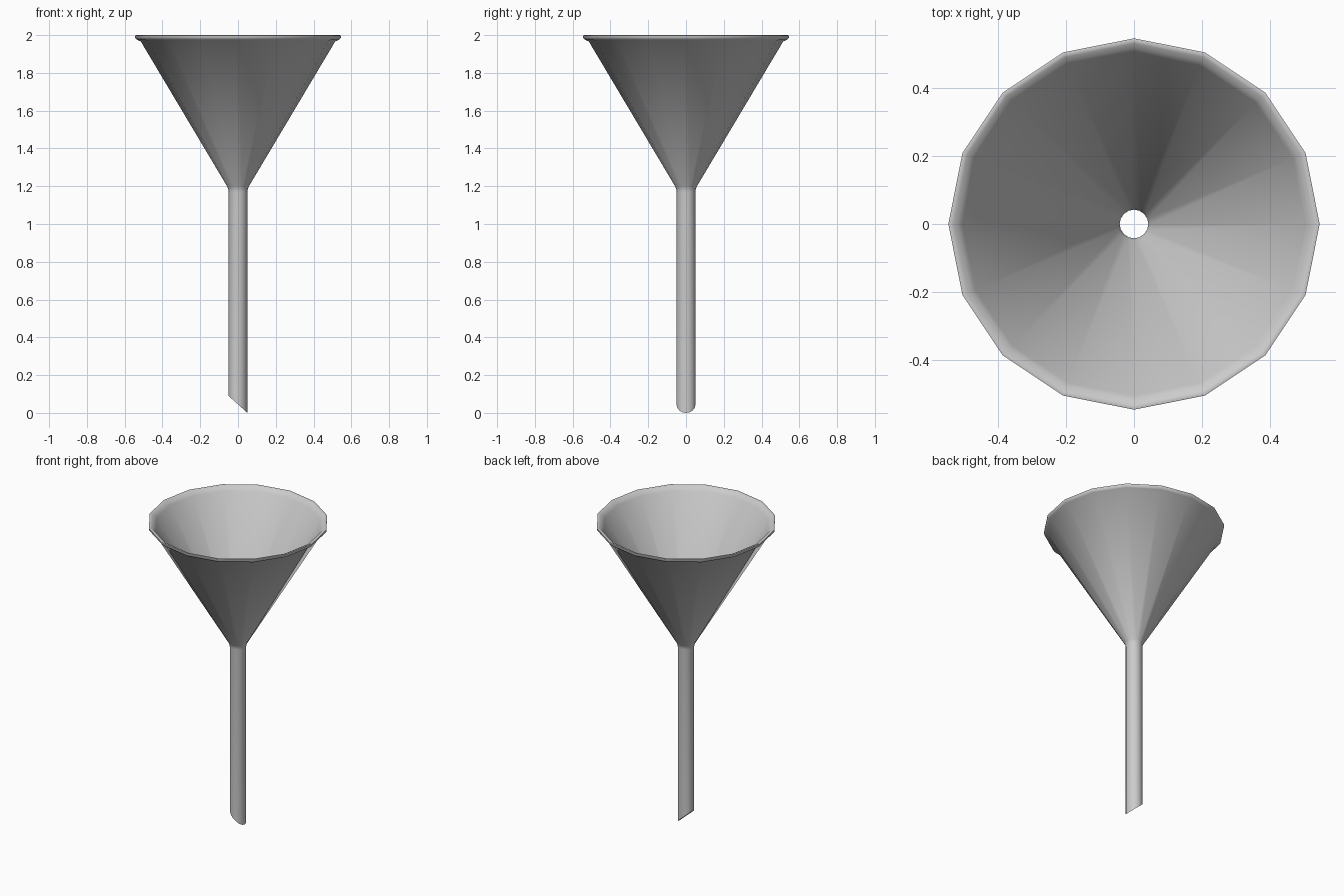
import bpy, bmesh, math

if "Cube" in bpy.data.objects:
    bpy.data.objects.remove(bpy.data.objects["Cube"])

SIDES = 16
SLOPE = 0.9      # slanted cut at the spout tip
TIP_R = 0.05


def tip(r, x):
    return SLOPE * (TIP_R - x)


# Lathe profile (radius, height): inside tip -> up the inside -> rim -> down the outside.
# Height None marks the slanted tip.
profile = [
    (0.042, None), (0.042, 1.185), (0.048, 1.205),
    (0.504, 1.972), (0.516, 1.988), (0.53, 1.996),
    (0.538, 2.0), (0.545, 1.998), (0.545, 1.987),
    (0.535, 1.975), (0.515, 1.967),
    (0.058, 1.20), (0.052, 1.187), (0.05, 1.17), (0.05, None),
]

bm = bmesh.new()
rings = []
for r, z in profile:
    ring = []
    for i in range(SIDES):
        a = 2 * math.pi * i / SIDES
        x, y = r * math.cos(a), r * math.sin(a)
        ring.append(bm.verts.new((x, y, tip(r, x) if z is None else z)))
    rings.append(ring)

# Skin the rings; the last pair closes the wall at the slanted tip
for k in range(len(rings)):
    a, b = rings[k], rings[(k + 1) % len(rings)]
    for i in range(SIDES):
        j = (i + 1) % SIDES
        bm.faces.new((a[i], a[j], b[j], b[i]))
bmesh.ops.recalc_face_normals(bm, faces=bm.faces)

mesh = bpy.data.meshes.new("funnel")
bm.to_mesh(mesh)
bm.free()
funnel = bpy.data.objects.new("funnel", mesh)
bpy.context.collection.objects.link(funnel)

# Smooth walls, crisp spout tip
bpy.context.view_layer.objects.active = funnel
funnel.select_set(True)
bpy.ops.object.shade_smooth_by_angle(angle=math.radians(45))
